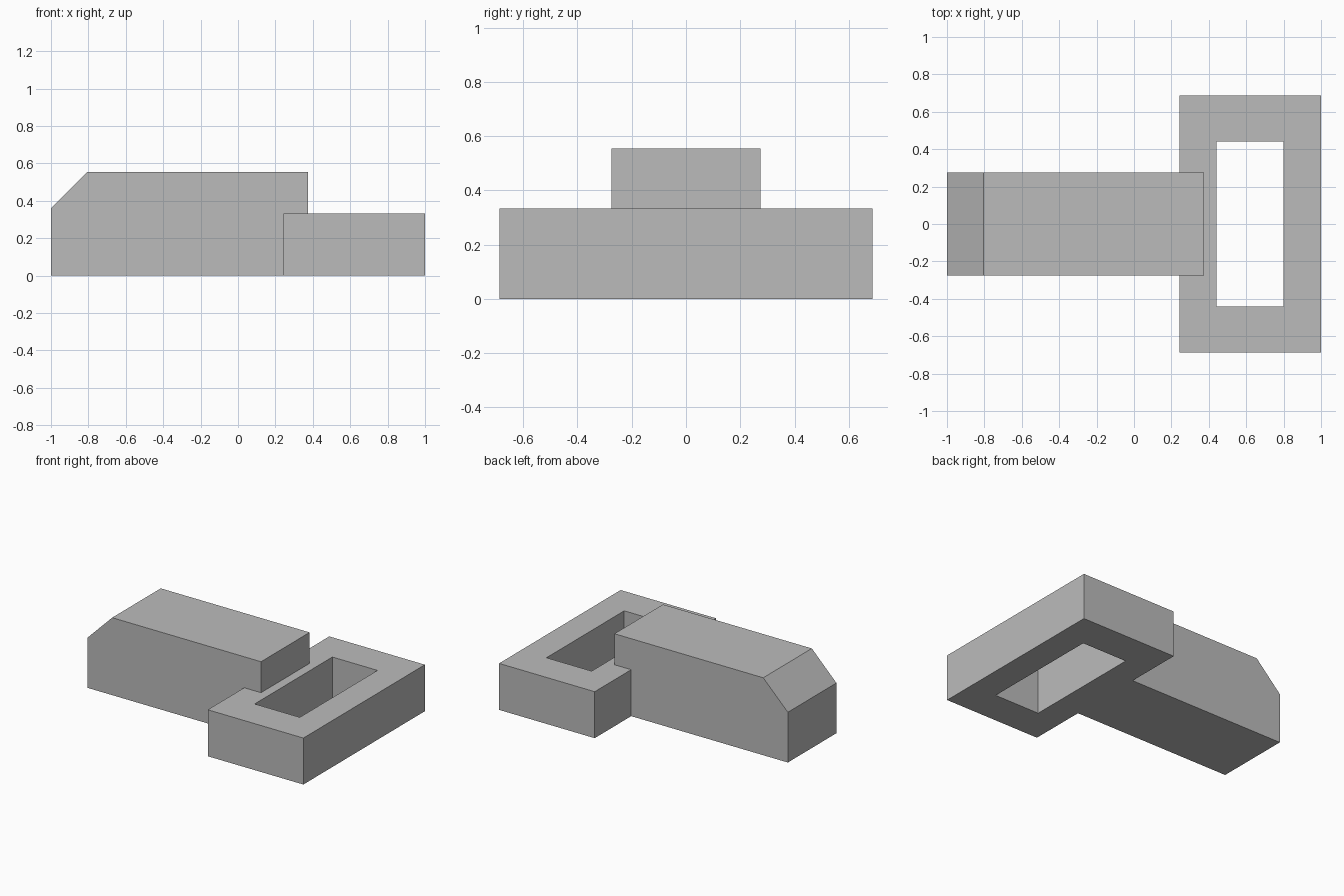
import bpy
import bmesh
from mathutils import Vector

cube = bpy.data.objects.get("Cube")
if cube:
    bpy.data.objects.remove(cube, do_unlink=True)

grey = bpy.data.materials.new("plain grey")
grey.use_nodes = True
grey.diffuse_color = (0.5, 0.5, 0.5, 1)
grey.node_tree.nodes["Principled BSDF"].inputs["Base Color"].default_value = (0.5, 0.5, 0.5, 1)


def add_object(name, bm):
    bmesh.ops.recalc_face_normals(bm, faces=bm.faces)
    mesh = bpy.data.meshes.new(name)
    bm.to_mesh(mesh)
    bm.free()
    mesh.materials.append(grey)
    obj = bpy.data.objects.new(name, mesh)
    bpy.context.collection.objects.link(obj)
    return obj


def rectangle(x0, x1, half_y):
    return [(x0, -half_y), (x1, -half_y), (x1, half_y), (x0, half_y)]


# Long body: side profile with a chamfered end, extruded across y
HALF_WIDTH = 0.275
profile = [(-1, 0), (0.375, 0), (0.375, 0.555), (-0.805, 0.555), (-1, 0.36)]
bm = bmesh.new()
side = bm.faces.new([bm.verts.new((x, -HALF_WIDTH, z)) for x, z in profile])
result = bmesh.ops.extrude_face_region(bm, geom=[side])
moved = [v for v in result["geom"] if isinstance(v, bmesh.types.BMVert)]
bmesh.ops.translate(bm, verts=moved, vec=Vector((0, 2 * HALF_WIDTH, 0)))
add_object("long_body", bm)

# Open rectangular frame: four loops joined in a ring
HEIGHT = 0.333
outer = rectangle(0.242, 1, 0.688)
inner = rectangle(0.44, 0.798, 0.44)
bm = bmesh.new()
loops = [[bm.verts.new((x, y, z)) for x, y in outline]
         for outline, z in ((outer, 0), (outer, HEIGHT), (inner, HEIGHT), (inner, 0))]
for a, b in zip(loops, loops[1:] + loops[:1]):
    for i in range(4):
        j = (i + 1) % 4
        bm.faces.new((a[i], a[j], b[j], b[i]))
add_object("open_frame", bm)
